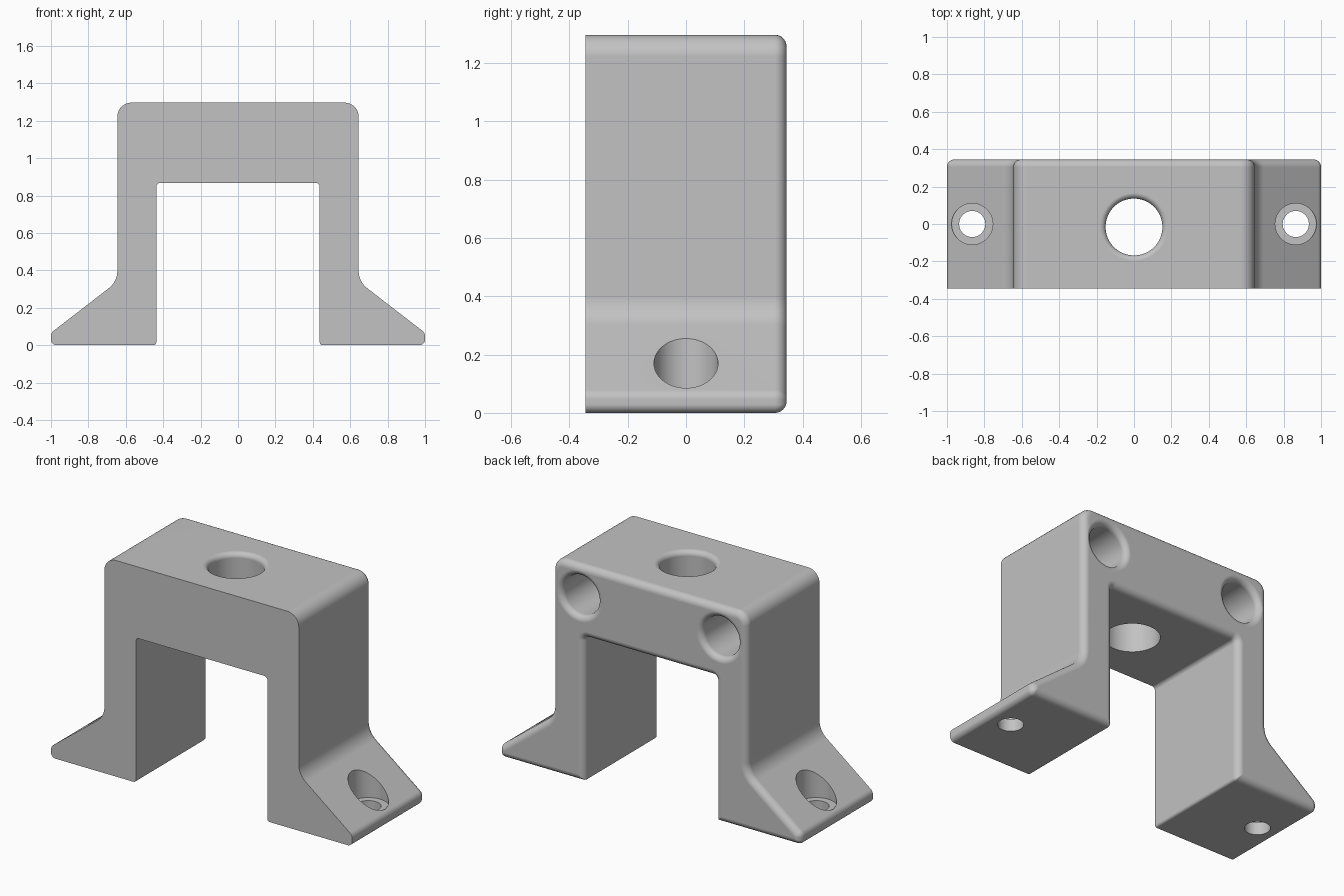
import bpy
import bmesh
from math import sin, cos, pi, radians
from mathutils import Vector, Matrix

default = bpy.data.objects.get("Cube")
if default:
    bpy.data.objects.remove(default, do_unlink=True)

grey = bpy.data.materials.new("plain grey")
grey.use_nodes = True
COLOUR = (0.54, 0.54, 0.54, 1)
grey.diffuse_color = COLOUR
grey.node_tree.nodes["Principled BSDF"].inputs["Base Color"].default_value = COLOUR

DEPTH = 0.345   # half depth in y
EDGE = 0.04     # rounding of the back edge

# Half outline: x, z, corner radius
HALF = [(0.437, 0.868, 0.022), (0.437, 0, 0.015), (1, 0, 0.03),
        (1, 0.066, 0.04), (0.645, 0.34, 0.12), (0.645, 1.297, 0.075)]
OUTLINE = HALF + [(-x, z, r) for x, z, r in reversed(HALF)]


def rounded_outline(inset, steps=8):
    """Outline moved inwards by inset, with every corner turned into an arc."""
    points = []
    count = len(OUTLINE)
    for i, (x, z, r) in enumerate(OUTLINE):
        here = Vector((x, z))
        before = (here - Vector(OUTLINE[i - 1][:2])).normalized()
        after = (Vector(OUTLINE[(i + 1) % count][:2]) - here).normalized()
        n1 = Vector((-before.y, before.x))
        n2 = Vector((-after.y, after.x))
        miter = (n1 + n2) / (1 + n1.dot(n2))
        turn = before.x * after.y - before.y * after.x
        side = 1 if turn > 0 else -1
        radius = max(r - side * inset, 0.002)
        centre = here + miter * (inset + side * radius)
        for k in range(steps + 1):
            t = k / steps
            angle = n1.angle(n2)
            arm = (n1 * sin((1 - t) * angle) + n2 * sin(t * angle)) / sin(angle)
            points.append(centre - arm * side * radius)
    return points


def make_object(name, bm):
    bmesh.ops.recalc_face_normals(bm, faces=bm.faces)
    mesh = bpy.data.meshes.new(name)
    bm.to_mesh(mesh)
    bm.free()
    mesh.materials.append(grey)
    obj = bpy.data.objects.new(name, mesh)
    bpy.context.collection.objects.link(obj)
    return obj


def make_bracket():
    """Stack of outlines: flat front, rounded back edge."""
    layers = [(-DEPTH, 0)]
    for k in range(9):
        a = k / 8 * pi / 2
        layers.append((DEPTH - EDGE + EDGE * sin(a), EDGE * (1 - cos(a))))
    bm = bmesh.new()
    rings = [[bm.verts.new((p.x, y, p.y)) for p in rounded_outline(inset)]
             for y, inset in layers]
    bm.faces.new(rings[0])
    bm.faces.new(rings[-1])
    for low, high in zip(rings, rings[1:]):
        for i in range(len(low)):
            bm.faces.new((low[i - 1], low[i], high[i], high[i - 1]))
    return make_object("bracket", bm)


def make_cutter(name, profile, matrix, sides=64):
    """Turned solid from (radius, height) points, bottom to top."""
    bm = bmesh.new()
    rings = [[bm.verts.new((r * cos(2 * pi * i / sides), r * sin(2 * pi * i / sides), h))
              for i in range(sides)] for r, h in profile]
    bm.faces.new(rings[0])
    bm.faces.new(rings[-1])
    for low, high in zip(rings, rings[1:]):
        for i in range(sides):
            bm.faces.new((low[i - 1], low[i], high[i], high[i - 1]))
    bm.transform(matrix)
    obj = make_object(name, bm)
    obj.hide_render = True
    return obj


def flared(radius, flare, depth):
    """Hole of given depth below height 0 whose mouth is rounded outwards."""
    arc = [(radius + flare * (1 - cos(a)), -flare + flare * sin(a))
           for a in (k / 8 * pi / 2 for k in range(9))]
    return [(radius, -depth)] + arc + [(radius + flare, 0.05)]


bracket = make_bracket()

# Top bore, rear sockets and counterbored foot holes
cutters = [make_cutter("top_bore_cutter", flared(0.152, 0.03, 0.6),
                       Matrix.Translation((0, -0.016, 1.297)))]
for side, label in ((1, "left"), (-1, "right")):
    back = Matrix.Translation((side * 0.465, DEPTH, 1.11)) @ Matrix.Rotation(radians(-90), 4, 'X')
    cutters.append(make_cutter(label + "_socket_cutter", flared(0.118, 0.035, 0.5), back))
    foot = [(0.07, -0.1), (0.07, 0.075), (0.11, 0.075), (0.11, 0.5)]
    cutters.append(make_cutter(label + "_foot_hole_cutter", foot,
                               Matrix.Translation((side * 0.865, 0, 0))))

bpy.ops.object.select_all(action='DESELECT')
bracket.select_set(True)
bpy.context.view_layer.objects.active = bracket
for cutter in cutters:
    mod = bracket.modifiers.new(cutter.name, 'BOOLEAN')
    mod.operation = 'DIFFERENCE'
    mod.solver = 'EXACT'
    mod.object = cutter
    bpy.ops.object.modifier_apply(modifier=mod.name)
    bpy.data.objects.remove(cutter, do_unlink=True)

# Smooth fillets with flat main faces
bpy.ops.object.shade_smooth_by_angle(angle=radians(30))
weighted = bracket.modifiers.new("flat_face_normals", 'WEIGHTED_NORMAL')
weighted.keep_sharp = True
